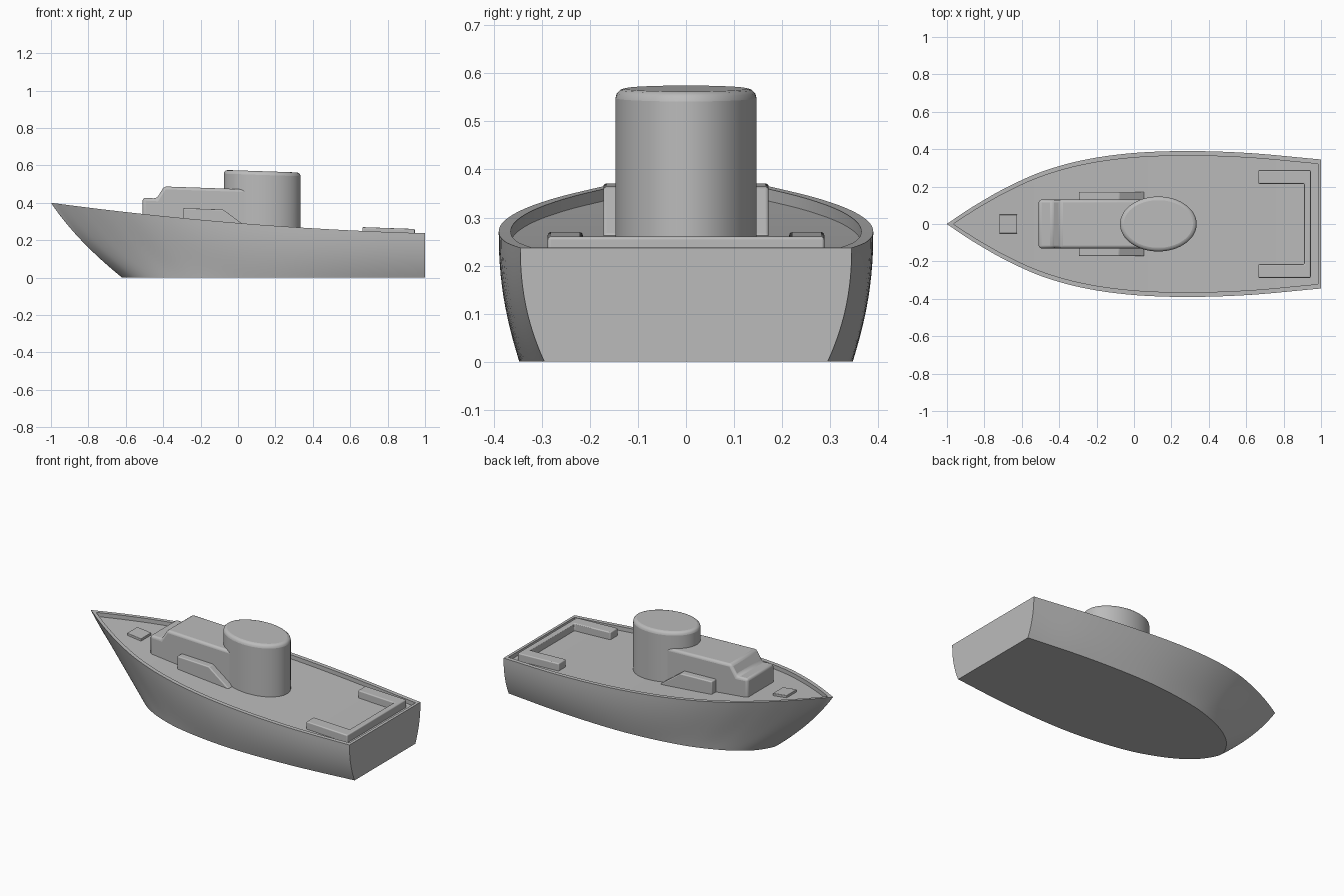
import bpy
import bmesh
from math import radians

cube = bpy.data.objects.get("Cube")
if cube:
    bpy.data.objects.remove(cube, do_unlink=True)

grey = bpy.data.materials.new("plain grey")
grey.use_nodes = True
grey.diffuse_color = (0.5, 0.5, 0.5, 1)
grey.node_tree.nodes["Principled BSDF"].inputs["Base Color"].default_value = (0.5, 0.5, 0.5, 1)


def finish(name, bm, bevel=0.0):
    """Turn a bmesh into a shaded object with optional rounded edges."""
    bmesh.ops.recalc_face_normals(bm, faces=bm.faces)
    mesh = bpy.data.meshes.new(name)
    bm.to_mesh(mesh)
    bm.free()
    obj = bpy.data.objects.new(name, mesh)
    bpy.context.collection.objects.link(obj)
    mesh.materials.append(grey)
    bpy.ops.object.select_all(action='DESELECT')
    obj.select_set(True)
    bpy.context.view_layer.objects.active = obj
    bpy.ops.object.shade_smooth_by_angle(angle=radians(30))
    if bevel:
        mod = obj.modifiers.new("rounded edges", 'BEVEL')
        mod.width, mod.segments = bevel, 3
        mod.limit_method, mod.angle_limit = 'ANGLE', radians(25)
    return obj


def prism(name, outline, place, bevel):
    """Extrude an outline; place(a, b, end) gives the point at end 0 or 1."""
    bm = bmesh.new()
    low, high = [[bm.verts.new(place(a, b, end)) for a, b in outline] for end in (0, 1)]
    bm.faces.new(low)
    bm.faces.new(high)
    for i in range(len(low)):
        j = (i + 1) % len(low)
        bm.faces.new((low[i], low[j], high[j], high[i]))
    return finish(name, bm, bevel)


def curve(values, u):
    """Smooth curve through evenly spaced values, u from 0 to 1."""
    t = u * (len(values) - 1)
    i = min(int(t), len(values) - 2)
    t -= i
    p, q = values[i], values[i + 1]
    before = values[i - 1] if i else 2 * p - q
    after = values[i + 2] if i + 2 < len(values) else 2 * q - p
    m, n = (q - before) / 2, (after - p) / 2
    return p + t * (m + t * (3 * (q - p) - 2 * m - n + t * (2 * (p - q) + m + n)))


def sheer(x):
    s = (x + 1) / 2
    return 0.40 - 0.27 * s + 0.107 * s * s


# Hull: half widths at the keel and at the rim, spaced by the root of length
KEEL = [0, .05, .12, .185, .243, .292, .325, .345, .345, .328, .295]
RIM = [0, .014, .055, .118, .196, .277, .34, .378, .39, .379, .345]
LEVELS, STEPS = 12, 56
DECK_DROP = 0.025


def rim_width(x):
    return curve(RIM, max(0, (x + 1) / 2) ** 0.5)


bm = bmesh.new()


def ring(half):
    """Closed ring from the bow point and one side, mirrored across y."""
    left = [bm.verts.new(p) for p in half]
    right = [bm.verts.new((x, -y, z)) for x, y, z in half[1:]]
    return right[::-1] + left


rings = []
for level in range(LEVELS + 1):
    v = level / LEVELS
    stem = -0.62 - 0.38 * (1.3 * v - 0.3 * v * v)
    fullness = 1 - (1 - v) ** 2.2
    half = []
    for k in range(STEPS + 1):
        u = k / STEPS
        width = curve(KEEL, u) * (1 - fullness) + curve(RIM, u) * fullness
        half.append((stem + (1 - stem) * u * u, width, v * sheer(2 * u * u - 1)))
    rings.append(ring(half))

# Bulwark inner edge and sunken deck
bow, stern = -0.963, 0.983
for drop in (0, DECK_DROP):
    half = []
    for k in range(STEPS + 1):
        x = bow + (stern - bow) * (k / STEPS) ** 2
        width = max(0.001, rim_width(x) - 0.025) if k else 0
        half.append((x, width, sheer(x) - drop))
    rings.append(ring(half))

for a, b in zip(rings, rings[1:]):
    for i in range(len(a)):
        j = (i + 1) % len(a)
        bm.faces.new((a[i], a[j], b[j], b[i]))
bm.faces.new(rings[0])
deck = rings[-1]
last = len(deck) - 1
for i in range(STEPS - 1):
    bm.faces.new((deck[i], deck[i + 1], deck[last - i - 1], deck[last - i]))
bm.faces.new(deck[STEPS - 1:STEPS + 2])
finish("hull", bm)


def across(y0, y1):
    return lambda x, z, end: (x, y1 if end else y0, z)


def on_deck(height):
    return lambda x, y, end: (x, y, sheer(x) - DECK_DROP + (height if end else -0.02))


# Stepped cabin with a raked windscreen
cabin = [(-.51, .24), (-.51, .427), (-.435, .423), (-.395, .487), (.1, .47), (.1, .24)]
prism("cabin", cabin, across(-0.13, 0.13), 0.015)

# Side lockers with sloping aft ends
locker = [(-.295, .25), (-.295, .371), (-.08, .364), (.055, .264), (.055, .25)]
for name, side in (("left_locker", 1), ("right_locker", -1)):
    prism(name, locker, across(side * 0.10, side * 0.172), 0.006)

# Oval funnel, its top leaning with the deck
bm = bmesh.new()
bmesh.ops.create_cone(bm, cap_ends=True, segments=64, radius1=1, radius2=1, depth=1)
for vert in bm.verts:
    x = 0.13 + 0.205 * vert.co.x
    z = 0.573 - 0.034 * x if vert.co.z > 0 else 0.22
    vert.co = (x, 0.147 * vert.co.y, z)
finish("funnel", bm, 0.02)

# U-shaped stern bench
half = [(.945, .288), (.665, .288), (.665, .215), (.91, .215)]
bench = half + [(x, -y) for x, y in reversed(half)]
prism("stern_bench", bench, lambda x, y, end: (x, y, 0.293 - 0.035 * x - (0 if end else 0.08)), 0.006)

# Fore hatch
hatch = [(-.72, -.05), (-.625, -.05), (-.625, .05), (-.72, .05)]
prism("fore_hatch", hatch, on_deck(0.014), 0.003)
